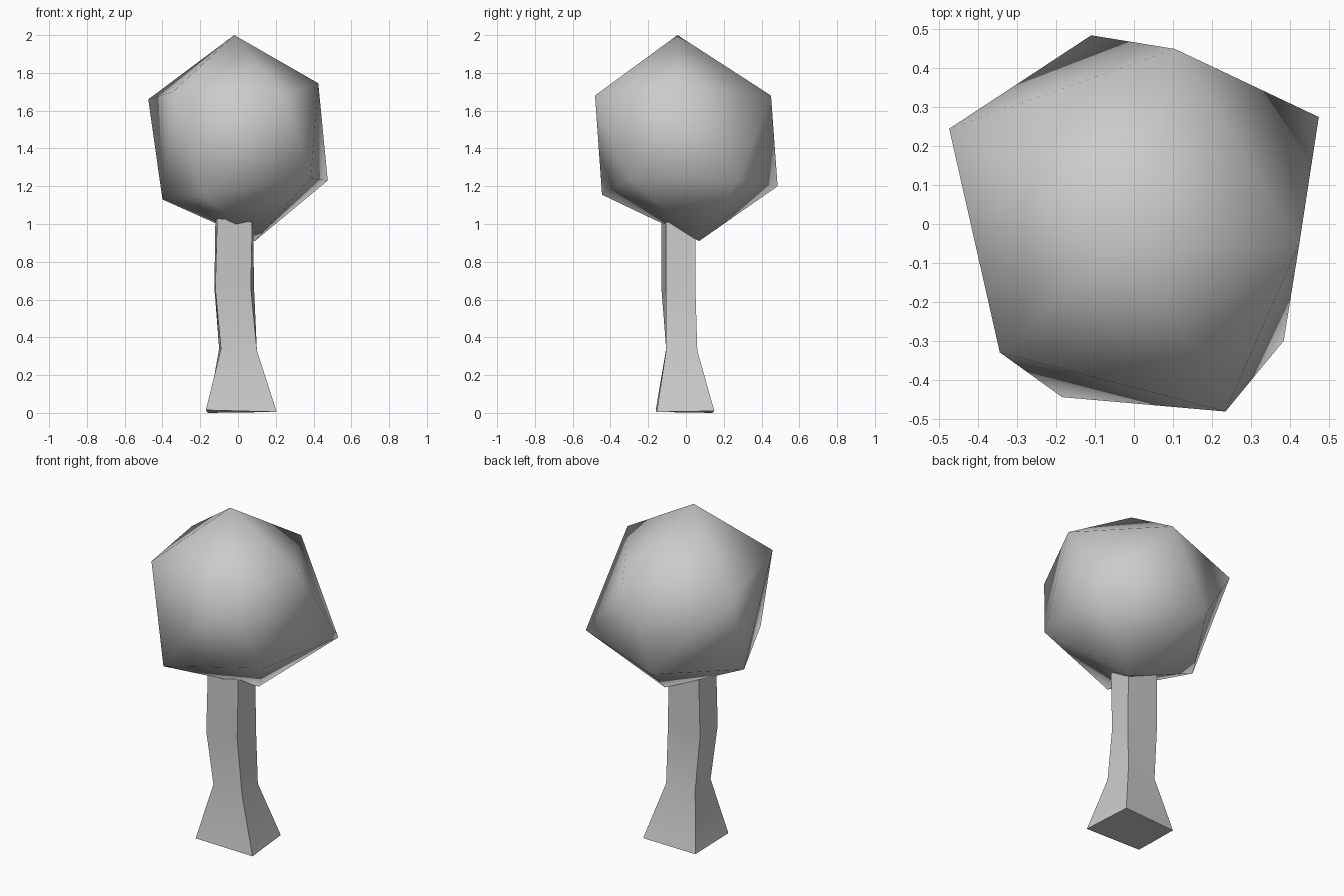
import bpy


def make_object(name, verts, faces, angle):
    mesh = bpy.data.meshes.new(name)
    mesh.from_pydata(verts, [], faces)
    mesh.update()
    obj = bpy.data.objects.new(name, mesh)
    bpy.context.collection.objects.link(obj)
    bpy.ops.object.select_all(action='DESELECT')
    obj.select_set(True)
    bpy.context.view_layer.objects.active = obj
    bpy.ops.object.shade_smooth_by_angle(angle=angle)
    return obj


# Crown: an irregular icosahedron, two rings of five between two poles
top = (-0.02, -0.045, 2.0)
upper = [(0.425, -0.05, 1.745), (0.105, 0.45, 1.68), (-0.475, 0.245, 1.66),
         (-0.345, -0.33, 1.70), (0.235, -0.482, 1.68)]
lower = [(0.475, 0.275, 1.23), (-0.11, 0.485, 1.20), (-0.40, 0.02, 1.13),
         (-0.185, -0.445, 1.155), (0.385, -0.30, 1.24)]
bottom = (0.09, 0.07, 0.91)
faces = []
for i in range(5):
    j = (i + 1) % 5
    u, un, lo, ln = 1 + i, 1 + j, 6 + i, 6 + j
    faces += [(0, u, un), (u, lo, un), (un, lo, ln), (11, ln, lo)]
make_object("crown", [top, *upper, *lower, bottom], faces, 3.14)

# Trunk: four uneven square sections, front left corner first, anticlockwise
sections = [
    [(-0.17, -0.16, 0.015), (0.205, -0.155, 0.005), (0.18, 0.15, 0.01), (-0.16, 0.14, 0.0)],
    [(-0.09, -0.105, 0.34), (0.10, -0.105, 0.33), (0.09, 0.06, 0.33), (-0.10, 0.055, 0.34)],
    [(-0.12, -0.13, 0.66), (0.068, -0.105, 0.66), (0.085, 0.05, 0.66), (-0.125, 0.045, 0.66)],
    [(-0.11, -0.13, 1.03), (0.075, -0.105, 1.01), (0.08, 0.05, 1.01), (-0.12, 0.05, 1.02)],
]
verts = [v for ring in sections for v in ring]
faces = [(3, 2, 1, 0), (12, 13, 14, 15)]
for r in range(3):
    for i in range(4):
        j = (i + 1) % 4
        faces.append((r * 4 + i, r * 4 + j, r * 4 + 4 + j, r * 4 + 4 + i))
make_object("trunk", verts, faces, 0.9)
